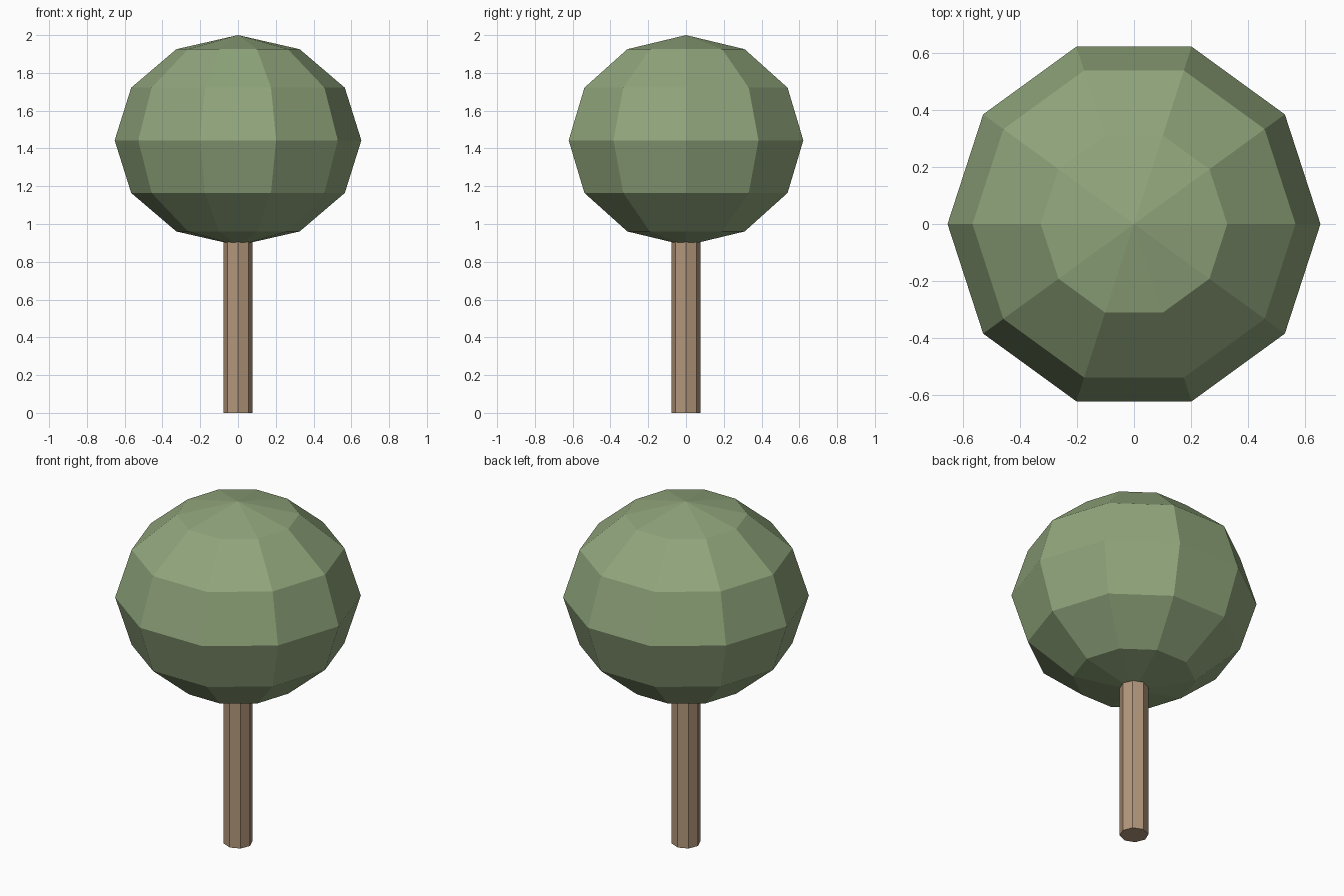
import bpy, bmesh
from math import pi, sin, cos

if "Cube" in bpy.data.objects:
    bpy.data.objects.remove(bpy.data.objects["Cube"])


def material(name, rgb):
    mat = bpy.data.materials.new(name)
    mat.diffuse_color = (*rgb, 1)
    mat.use_nodes = True
    mat.node_tree.nodes["Principled BSDF"].inputs["Base Color"].default_value = mat.diffuse_color
    return mat


def lathe(name, profile, sides, mat):
    """Turn an (r, z) profile, starting on the x axis, around z."""
    bm = bmesh.new()
    vs = [bm.verts.new((r, 0, z)) for r, z in profile]
    es = [bm.edges.new(pair) for pair in zip(vs, vs[1:])]
    bmesh.ops.spin(bm, geom=vs + es, cent=(0, 0, 0), axis=(0, 0, 1),
                   angle=2 * pi, steps=sides)
    bmesh.ops.remove_doubles(bm, verts=bm.verts[:], dist=1e-4)
    # merge the flat end fans into single polygons
    bmesh.ops.dissolve_limit(bm, angle_limit=0.01, verts=bm.verts[:], edges=bm.edges[:])
    bmesh.ops.recalc_face_normals(bm, faces=bm.faces[:])
    mesh = bpy.data.meshes.new(name)
    bm.to_mesh(mesh)
    bm.free()
    mesh.materials.append(mat)
    obj = bpy.data.objects.new(name, mesh)
    bpy.context.collection.objects.link(obj)
    return obj


leaf = material("leaf_green", (0.28, 0.38, 0.20))
bark = material("bark_brown", (0.45, 0.31, 0.20))

# crown: faceted, slightly squashed ball, 10 segments by 6 rings
RX, RZ, RINGS = 0.653, 0.557, 6
crown_profile = [(RX * sin(pi * i / RINGS), 2 - RZ + RZ * cos(pi * i / RINGS))
                 for i in range(RINGS + 1)]
lathe("crown", crown_profile, 10, leaf)

# trunk: octagonal post reaching into the crown
R = 0.077
lathe("trunk", [(0, 0), (R, 0), (R, 0.95), (0, 0.95)], 8, bark)
